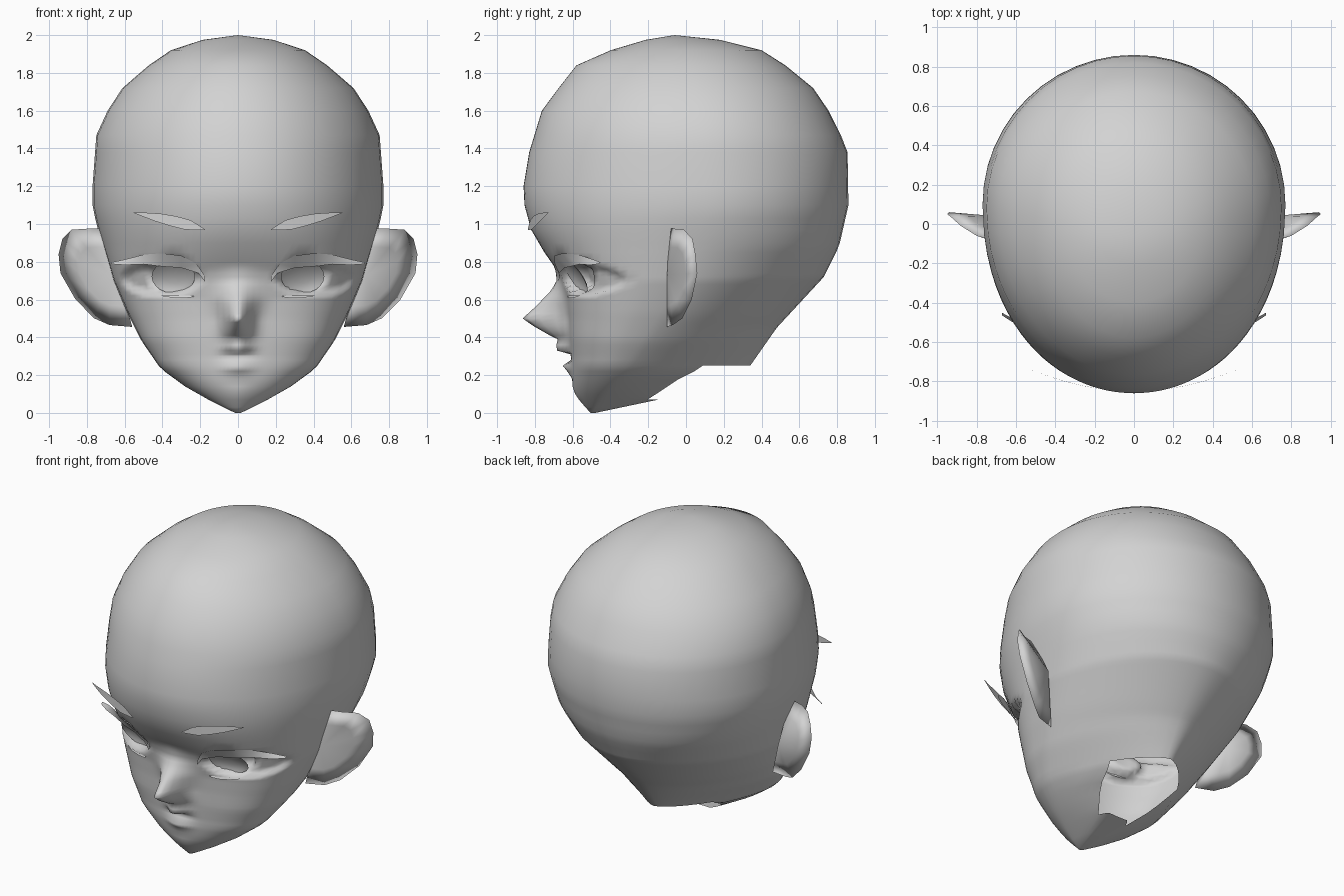
import bpy, bmesh, math
from mathutils import Vector

if "Cube" in bpy.data.objects:
    bpy.data.objects.remove(bpy.data.objects["Cube"])

skin = bpy.data.materials.new("plain grey")
skin.diffuse_color = (0.65, 0.65, 0.65, 1)
skin.use_nodes = True
skin.node_tree.nodes["Principled BSDF"].inputs["Base Color"].default_value = skin.diffuse_color


def lerp_profile(points, z):
    """Linear lookup in a list of (z, value) points."""
    if z <= points[0][0]:
        return points[0][1]
    for (z0, v0), (z1, v1) in zip(points, points[1:]):
        if z <= z1:
            return v0 + (v1 - v0) * (z - z0) / (z1 - z0)
    return points[-1][1]


def make_object(name, verts, faces, mirror=False):
    mesh = bpy.data.meshes.new(name)
    mesh.from_pydata([tuple(v) for v in verts], [], faces)
    bm = bmesh.new()
    bm.from_mesh(mesh)
    bmesh.ops.recalc_face_normals(bm, faces=bm.faces)
    for f in bm.faces:
        f.smooth = True
    bm.to_mesh(mesh)
    bm.free()
    mesh.materials.append(skin)
    obj = bpy.data.objects.new(name, mesh)
    bpy.context.collection.objects.link(obj)
    if mirror:
        mod = obj.modifiers.new("mirror", 'MIRROR')
        mod.use_mirror_merge = False
    return obj


# Head profiles, all as (height, value)
WIDTH = [(0, .015), (.055, .13), (.14, .28), (.235, .41), (.38, .51), (.53, .585),
         (.7, .66), (.9, .72), (1.0, .75), (1.1, .77), (1.2, .77), (1.47, .75),
         (1.6, .69), (1.73, .605), (1.85, .46), (1.93, .34), (1.98, .17)]
FRONT = [(0, -.495), (.06, -.55), (.12, -.59), (.2, -.605), (.3, -.61), (.4, -.62),
         (.5, -.625), (.6, -.635), (.7, -.66), (.75, -.68), (.85, -.75), (.97, -.82),
         (1.1, -.855), (1.2, -.86), (1.38, -.83), (1.61, -.76), (1.84, -.58),
         (1.95, -.33), (1.98, -.19)]
BACK = [(.22, .34), (.25, .34), (.45, .48), (.72, .73),
        (.88, .81), (1.1, .86), (1.4, .855), (1.69, .71), (1.91, .44), (1.98, .16)]
UNDERSIDE = [(0, -.48), (.07, -.15), (.22, .02)]
CENTRE = [(0, -.488), (.05, -.46), (.1, -.42), (.22, -.33), (.25, -.32), (.45, -.19),
          (.7, -.03), (.9, .06), (1.1, .1), (1.5, .08), (1.9, .02), (2, -.05)]
FRONT_POWER = [(0, 1.8), (.15, 2.0), (.25, 2.3), (.4, 2.5), (.6, 2.5), (.75, 2.4),
               (1, 2.15), (1.2, 2.05), (1.6, 2)]
BACK_POWER = [(0, 1.8), (.18, 1.6), (.22, 1.45), (.25, 1.45), (.5, 1.7), (.9, 2)]
# Nose and lips: how far they stand out, and how wide they are
BUMP = [(.12, .01), (.19, 0), (.25, .045), (.28, 0), (.31, 0), (.33, .07),
        (.36, .07), (.39, .06), (.41, .1), (.46, .185), (.5, .24), (.55, .18),
        (.6, .125), (.65, .065), (.7, .025), (.78, 0)]
BUMP_WIDTH = [(.25, .08), (.33, .065), (.42, .07), (.5, .065), (.55, .075), (.6, .09),
              (.7, .1)]


def head_point_front(s, z):
    a, c, f = (lerp_profile(t, z) for t in (WIDTH, CENTRE, FRONT))
    p = lerp_profile(FRONT_POWER, z)
    x = a * s
    y = c - (c - f) * (1 - s ** p) ** (1 / p)
    y -= lerp_profile(BUMP, z) * math.exp(-(x / lerp_profile(BUMP_WIDTH, z)) ** 2)
    # eye socket, deepest behind the iris
    e = ((x - .41) / .21) ** 2 + ((z - .71) / .085) ** 2
    y += .05 * min(1, max(0, 3 * (1.05 - e)))
    e = ((x - .342) / .12) ** 2 + ((z - .725) / .09) ** 2
    y += .07 * min(1, max(0, 2 * (1 - e)))
    return Vector((x, y, z))


def head_point_back(angle, z):
    a, c, b = (lerp_profile(t, z) for t in (WIDTH, CENTRE, BACK))
    p = lerp_profile(BACK_POWER, z)
    under = lerp_profile(UNDERSIDE, z)
    if z < .22:
        b = under + .2 * z / .22
    cs, sn = max(0, math.cos(angle)), math.sin(angle)
    x, y = a * cs ** (2 / p), c + (b - c) * sn ** (2 / p)
    # the jaw stops at the front of the neck
    if z < .24:
        y = min(y, under + .1 * x * z / .22)
    return Vector((x, y, z))


# Head: stacked rings, with a slanted opening at the neck
SIDE = [0, .04, .08, .13, .18, .23, .28, .32, .36, .4, .45, .5, .55, .6, .65, .7, .75,
        .8, .84, .88, .91, .94, .97, .99]
RINGS = [0, .03, .07, .1, .14, .18, .22, .25, .28, .3, .31, .33, .36, .39, .41, .44, .46,
         .48, .5, .525, .55, .58, .6, .62, .64, .66, .68, .7, .72, .74, .76, .78, .8, .85,
         .9, .97, 1.03, 1.1, 1.2, 1.38, 1.47, 1.6, 1.72, 1.84, 1.92, 1.975]
BACK_STEPS = 12
verts, faces = [], []
for z in RINGS:
    half = [head_point_front(s, z) for s in SIDE]
    half += [head_point_back(math.pi / 2 * i / BACK_STEPS, z) for i in range(BACK_STEPS + 1)]
    verts += half + [Vector((-v.x, v.y, v.z)) for v in half[-2:0:-1]]
n = 2 * (len(SIDE) + BACK_STEPS)
neck_start = len(SIDE) + BACK_STEPS // 2
for r in range(len(RINGS) - 1):
    for j in range(n):
        if .07 <= RINGS[r] < .25 and neck_start <= j < n - neck_start:
            continue
        k = (j + 1) % n
        faces.append((r * n + j, r * n + k, (r + 1) * n + k, (r + 1) * n + j))
faces.append(tuple(range(n)))
top = len(verts)
verts.append(Vector((0, -.06, 2)))
last = (len(RINGS) - 1) * n
faces += [(last + j, last + (j + 1) % n, top) for j in range(n)]
make_object("head", verts, faces)

# Ears: thin leaf with a front that blends into the cheek and a rounded back
rim = [Vector(p) for p in [
    (.70, -.09, .975), (.80, -.06, .975), (.88, -.01, .97), (.93, .035, .92),
    (.95, .05, .84), (.94, .06, .74), (.86, .03, .60), (.76, -.02, .50),
    (.68, -.07, .465), (.56, -.10, .455)]]
verts, faces = list(rim), []
m = len(rim)
for centre in (Vector((.68, -.10, .73)), Vector((.70, .04, .73))):
    start = len(verts)
    verts += [p.lerp(centre, .4) for p in rim] + [centre]
    for j in range(m):
        k = (j + 1) % m
        faces.append((j, k, start + k, start + j))
        faces.append((start + j, start + k, start + m))
make_object("ears", verts, faces, mirror=True)


def in_front(x, z, gap):
    """y just in front of the face at (x, z)."""
    s = min(.97, x / lerp_profile(WIDTH, z))
    return head_point_front(s, z).y - gap


def ribbon(name, upper, lower, y_upper, y_lower):
    """Thin sheet between two (x, z) edges, bent by y functions of x and z."""
    count = len(upper)
    pts = [Vector((x, y_upper(x, z), z)) for x, z in upper]
    pts += [Vector((x, y_lower(x, z), z)) for x, z in lower]
    quads = [(i, i + 1, count + i + 1, count + i) for i in range(count - 1)]
    return make_object(name, pts, quads, mirror=True)


# Eyebrows float in front of the forehead
ribbon("eyebrows",
       [(.175, .972), (.25, 1.02), (.33, 1.042), (.41, 1.055), (.49, 1.06), (.555, 1.062)],
       [(.18, .968), (.28, .97), (.36, .99), (.44, 1.015), (.50, 1.038), (.555, 1.060)],
       lambda x, z: -.85 + .4 * x * x, lambda x, z: -.85 + .4 * x * x)

# Upper eyelashes overhang the eyes
ribbon("upper_lashes",
       [(.175, .725), (.22, .79), (.30, .832), (.40, .845), (.50, .838), (.60, .812), (.67, .797)],
       [(.175, .695), (.21, .74), (.30, .768), (.40, .775), (.50, .787), (.60, .783), (.67, .788)],
       lambda x, z: min(-.645 + .43 * x * x, in_front(x, z, .008)),
       lambda x, z: min(-.69 + .5 * x * x, in_front(x, z, .015)))

# Lower eyelashes
ribbon("lower_lashes",
       [(.23, .619), (.29, .622), (.35, .623), (.41, .622)],
       [(.24, .613), (.29, .607), (.35, .610), (.40, .618)],
       lambda x, z: in_front(x, z, .005), lambda x, z: in_front(x, z, .012))

# Irises: hollow dishes set into the eye sockets, leaning forward at the top
verts, faces = [], []
count = 20
for scale, depth in ((1, 0), (.75, .015), (.4, .025)):
    for i in range(count):
        t = 2 * math.pi * i / count
        dx, dz = .115 * scale * math.cos(t), .088 * scale * math.sin(t)
        y = -.585 + .3 * dx + depth - .6 * dz
        verts.append(Vector((.342 + dx, y, .722 + dz)))
verts.append(Vector((.342, -.555, .722)))
for i in range(count):
    k = (i + 1) % count
    for r in (0, count):
        faces.append((r + i, r + k, r + count + k, r + count + i))
    faces.append((2 * count + i, 2 * count + k, 3 * count))
make_object("irises", verts, faces, mirror=True)
